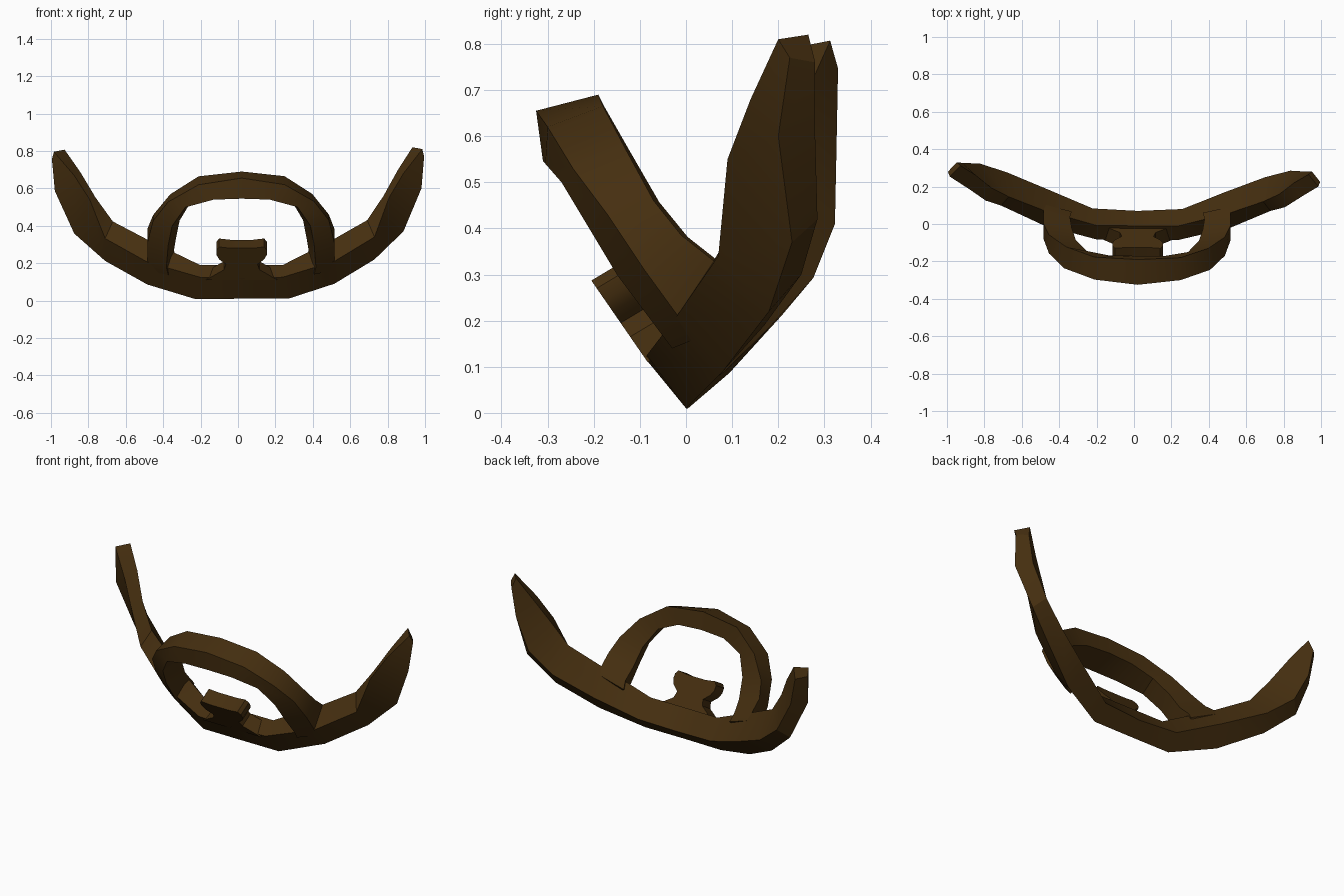
import bpy
import bmesh
from mathutils import Vector

cube = bpy.data.objects.get("Cube")
if cube:
    bpy.data.objects.remove(cube, do_unlink=True)

brown = bpy.data.materials.new("dark_brown")
brown.use_nodes = True
colour = (0.06, 0.028, 0.005, 1)
brown.diffuse_color = colour
brown.node_tree.nodes["Principled BSDF"].inputs["Base Color"].default_value = colour


def settle(point):
    """Slight hand-made lopsidedness shared by every part."""
    x, y, z = point
    lean = x * x if x < 0 else 0
    return Vector((x + 0.02 * (1 - x * x), y + 0.055 * lean, z - 0.015 * lean))


def finish(name, bm):
    bmesh.ops.recalc_face_normals(bm, faces=bm.faces)
    mesh = bpy.data.meshes.new(name)
    bm.to_mesh(mesh)
    bm.free()
    mesh.materials.append(brown)
    obj = bpy.data.objects.new(name, mesh)
    bpy.context.collection.objects.link(obj)
    bpy.ops.object.select_all(action='DESELECT')
    obj.select_set(True)
    bpy.context.view_layer.objects.active = obj
    bpy.ops.object.shade_smooth_by_angle(angle=0.5)
    return obj


def mirrored_loft(name, edges):
    """Four edge paths run from the middle outwards; mirror and skin them."""
    half = list(zip(*edges))
    other = [[(-x, y, z) for x, y, z in ring] for ring in half[:0:-1]]
    bm = bmesh.new()
    rings = [[bm.verts.new(settle(p)) for p in ring] for ring in other + half]
    for a, b in zip(rings, rings[1:]):
        for i in range(len(a)):
            j = (i + 1) % len(a)
            bm.faces.new((a[i], a[j], b[j], b[i]))
    bm.faces.new(rings[0])
    bm.faces.new(rings[-1])
    return finish(name, bm)


# Curved bar with swept-back, upturned wings
lower_front = [(0, 0, .01), (.25, 0, .01), (.5, .08, .09), (.72, .18, .22),
               (.88, .23, .37), (.98, .2, .6), (.995, .225, .77)]
lower_back = [(0, .07, .08), (.24, .08, .09), (.47, .17, .19), (.69, .25, .3),
              (.83, .285, .42), (.92, .28, .6), (.95, .28, .76)]
upper_back = [(0, -.01, .19), (.22, -.01, .19), (.5, .06, .33), (.68, .12, .43),
              (.77, .16, .56), (.85, .22, .7), (.93, .265, .82)]
upper_front = [(0, -.09, .12), (.22, -.085, .125), (.5, -.02, .21), (.72, .07, .34),
               (.8, .09, .55), (.88, .14, .68), (.985, .2, .81)]
mirrored_loft("winged_bar", [lower_front, lower_back, upper_back, upper_front])

# Arched loop leaning forward above the bar
outer_front = [(0, -.325, .655), (.23, -.3, .62), (.39, -.245, .53),
               (.47, -.17, .43), (.5, -.09, .31), (.5, -.01, .2)]
outer_back = [(0, -.19, .69), (.23, -.18, .665), (.38, -.13, .57),
              (.47, -.07, .46), (.5, -.01, .385), (.5, .06, .33)]
inner_back = [(0, -.17, .59), (.15, -.17, .58), (.27, -.15, .53),
              (.33, -.09, .43), (.35, -.03, .33), (.36, .03, .27)]
inner_front = [(0, -.31, .545), (.15, -.305, .54), (.3, -.27, .5),
               (.37, -.21, .4), (.39, -.15, .3), (.4, -.06, .18)]
loop_edges = [outer_front, outer_back, inner_back, inner_front]
for path in loop_edges:  # sink the feet into the bar
    x, y, z = path[-1]
    path.append((x - .01, y + .03, z - .04))
mirrored_loft("arched_loop", loop_edges)

# Mushroom-shaped stud rising from the middle of the bar
outline = [(.19, .11), (.14, .14), (.095, .165), (.085, .195), (.12, .22),
           (.135, .245), (.135, .27), (.12, .287), (.06, .28)]
outline += [(-x, z) for x, z in reversed(outline)]
bm = bmesh.new()
front = bm.faces.new([bm.verts.new(settle((x, -.09 - .69 * (z - .12), z)))
                      for x, z in outline])
extruded = bmesh.ops.extrude_face_region(bm, geom=[front])
moved = [v for v in extruded["geom"] if isinstance(v, bmesh.types.BMVert)]
bmesh.ops.translate(bm, verts=moved, vec=(0, .075, .045))
finish("centre_stud", bm)
